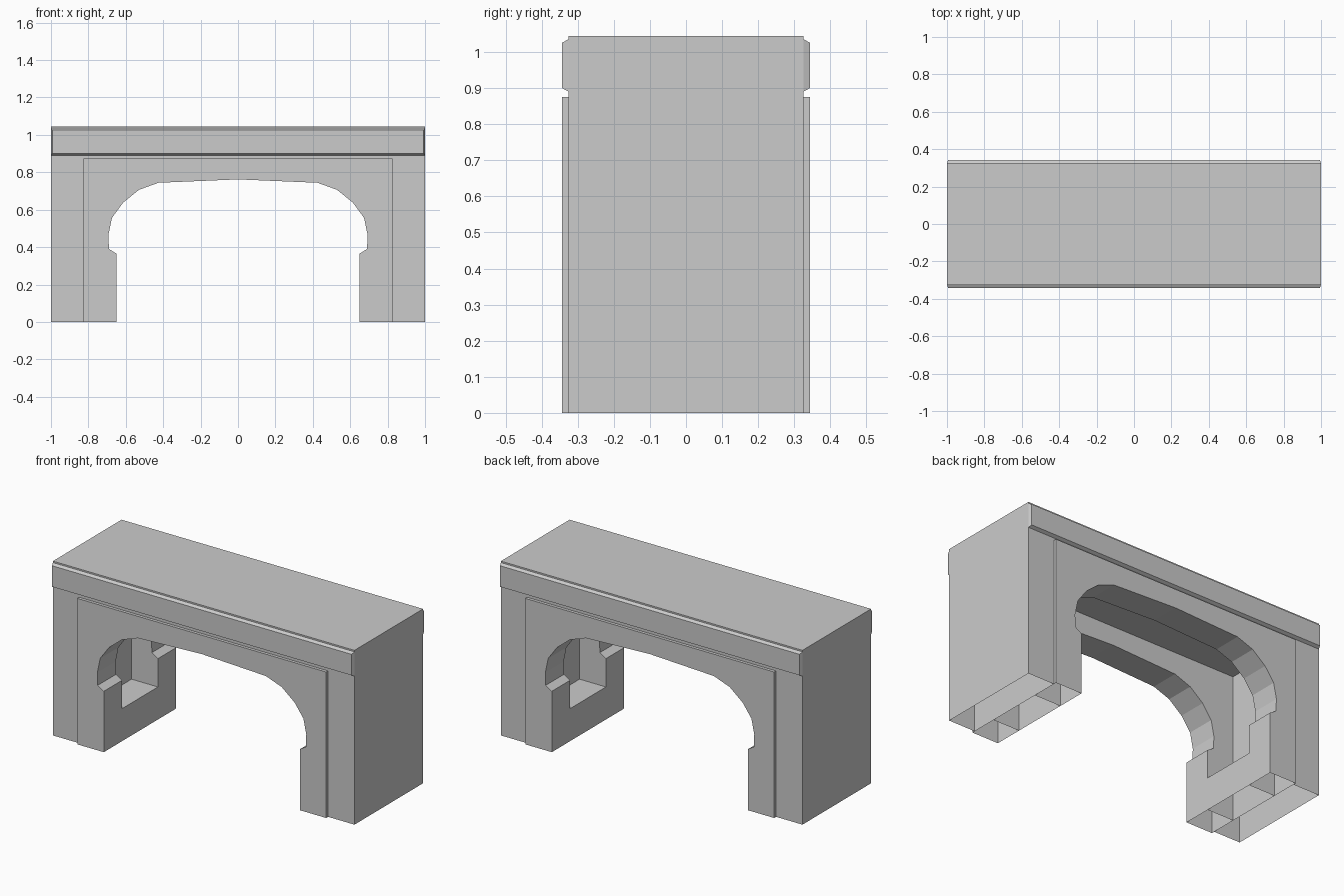
import bpy, bmesh

cube = bpy.data.objects.get("Cube")
if cube:
    bpy.data.objects.remove(cube, do_unlink=True)

stone = bpy.data.materials.new("stone_grey")
stone.use_nodes = True
grey = (0.6, 0.6, 0.6, 1)
stone.diffuse_color = grey
stone.node_tree.nodes["Principled BSDF"].inputs["Base Color"].default_value = grey

HALF_LENGTH, TOP = 1.0, 1.045
BODY_Y, FACE_Y, INNER_Y = 0.325, 0.343, 0.17
PANEL_X, LEG_X, PANEL_TOP = 0.825, 0.65, 0.875


def finish(name, bm):
    bmesh.ops.recalc_face_normals(bm, faces=bm.faces)
    # the feet are hollow, so nothing closes them at ground level
    feet = [f for f in bm.faces if all(abs(v.co.z) < 1e-5 for v in f.verts)]
    bmesh.ops.delete(bm, geom=feet, context='FACES')
    mesh = bpy.data.meshes.new(name)
    bm.to_mesh(mesh)
    bm.free()
    mesh.materials.append(stone)
    obj = bpy.data.objects.new(name, mesh)
    bpy.context.collection.objects.link(obj)
    return obj


def loft(name, near, y0, far, y1):
    """Join two x-z outlines, one at y0 and one at y1, into a solid."""
    bm = bmesh.new()
    a = [bm.verts.new((x, y0, z)) for x, z in near]
    b = [bm.verts.new((x, y1, z)) for x, z in far]
    bm.faces.new(a)
    bm.faces.new(b[::-1])
    for i in range(len(a)):
        j = (i + 1) % len(a)
        bm.faces.new((a[i], b[i], b[j], a[j]))
    return finish(name, bm)


def mirrored(half):
    """Complete a right-hand outline with its left-hand reflection."""
    return half + [(-x, z) for x, z in reversed(half) if x > 0]


def rect(x0, x1, z0, z1):
    return [(x0, z0), (x1, z0), (x1, z1), (x0, z1)]


# Outer body: two end piers joined by the deck
body = [(-PANEL_X, PANEL_TOP), (-PANEL_X, 0), (-HALF_LENGTH, 0), (-HALF_LENGTH, TOP),
        (HALF_LENGTH, TOP), (HALF_LENGTH, 0), (PANEL_X, 0), (PANEL_X, PANEL_TOP)]
loft("body", body, -BODY_Y, body, BODY_Y)

# Arched opening with a small shoulder on each leg
arch = [(PANEL_X, PANEL_TOP), (PANEL_X, 0), (LEG_X, 0), (LEG_X, 0.365),
        (0.69, 0.39), (0.693, 0.465), (0.674, 0.556), (0.615, 0.637),
        (0.53, 0.706), (0.425, 0.744), (0, 0.762)]
panel = mirrored(arch)

for side, name in ((-1, "front"), (1, "back")):
    loft(name + "_arch_panel", panel, side * FACE_Y, panel, side * INNER_Y)
    # Cornice band with chamfered edges
    loft(name + "_cornice",
         rect(-HALF_LENGTH, HALF_LENGTH, 0.89, 1.036), side * BODY_Y,
         rect(-0.993, 0.993, 0.9, 1.026), side * FACE_Y)

# Low sills between the front and back legs
for side, name in ((1, "left"), (-1, "right")):
    sill = rect(side * LEG_X, side * PANEL_X, 0, 0.195)
    loft(name + "_sill", sill, -INNER_Y, sill, INNER_Y)
